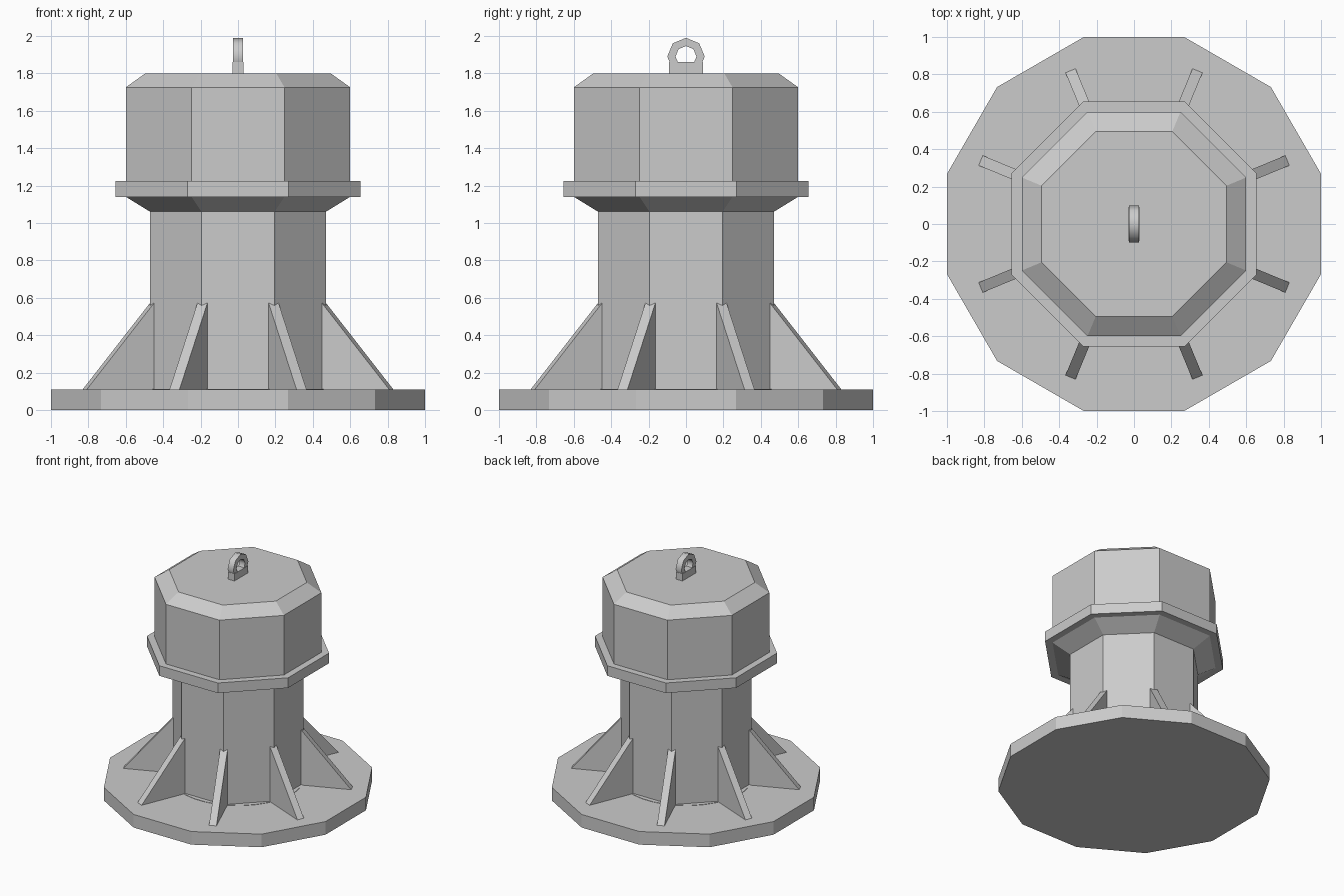
import bpy, bmesh, math
from mathutils import Matrix

if "Cube" in bpy.data.objects:
    bpy.data.objects.remove(bpy.data.objects["Cube"])

grey = bpy.data.materials.new("plain grey")
grey.diffuse_color = (0.6, 0.6, 0.6, 1)
grey.use_nodes = True
grey.node_tree.nodes["Principled BSDF"].inputs["Base Color"].default_value = grey.diffuse_color


def finish(name, bm):
    bmesh.ops.recalc_face_normals(bm, faces=bm.faces[:])
    me = bpy.data.meshes.new(name)
    bm.to_mesh(me)
    bm.free()
    me.materials.append(grey)
    ob = bpy.data.objects.new(name, me)
    bpy.context.collection.objects.link(ob)
    return ob


def prism(name, sides, profile):
    """Closed stack of regular polygons; profile = (distance to flat side, z)."""
    bm = bmesh.new()
    rings = []
    for a, z in profile:
        r = a / math.cos(math.pi / sides)
        rings.append([bm.verts.new((r * math.cos(t), r * math.sin(t), z))
                      for t in ((i + 0.5) * math.tau / sides for i in range(sides))])
    for lo, hi in zip(rings, rings[1:]):
        for i in range(sides):
            j = (i + 1) % sides
            bm.faces.new((lo[i], lo[j], hi[j], hi[i]))
    bm.faces.new(rings[0])
    bm.faces.new(rings[-1])
    return finish(name, bm)


# Base plate and thin round seat under the column
prism("base_plate", 12, [(1, 0), (1, 0.11)])
prism("column_seat", 32, [(0.507, 0.10), (0.507, 0.113)])

# Octagonal column, flare, rim and chamfered head
prism("column_and_head", 8, [(0.47, 0.11), (0.47, 1.06), (0.6, 1.14), (0.655, 1.14),
                             (0.655, 1.225), (0.6, 1.225), (0.6, 1.725), (0.495, 1.80)])

# Triangular ribs on the column corners
for k in range(8):
    bm = bmesh.new()
    turn = Matrix.Rotation(math.radians(22.5 + 45 * k), 3, 'Z')
    outline = [(0.44, 0.10), (0.895, 0.10), (0.887, 0.11), (0.495, 0.575), (0.44, 0.575)]
    sides = [[bm.verts.new(turn @ Matrix.Translation((x, y, z)).to_translation())
              for x, z in outline] for y in (-0.029, 0.029)]
    bm.faces.new(sides[0])
    bm.faces.new(sides[1])
    for i in range(len(outline)):
        j = (i + 1) % len(outline)
        bm.faces.new((sides[0][i], sides[0][j], sides[1][j], sides[1][i]))
    finish(f"rib_{k + 1}", bm)

# Lifting eye: foot block
bm = bmesh.new()
bmesh.ops.create_cube(bm, size=1, matrix=Matrix.Translation((0, 0, 1.825))
                      @ Matrix.Diagonal((0.06, 0.18, 0.07, 1)))
finish("eye_foot", bm)

# Lifting eye: eight-sided ring standing in the y-z plane
bm = bmesh.new()
n = 8
loops = []
for r, x in ((0.1, -0.026), (0.1, 0.026), (0.056, 0.026), (0.056, -0.026)):
    loops.append([bm.verts.new((x, r * math.cos(i * math.tau / n),
                                1.89 + r * math.sin(i * math.tau / n))) for i in range(n)])
for a in range(4):
    p, q = loops[a], loops[(a + 1) % 4]
    for i in range(n):
        j = (i + 1) % n
        bm.faces.new((p[i], p[j], q[j], q[i]))
eye = finish("eye_ring", bm)
bpy.context.view_layer.objects.active = eye
eye.select_set(True)
bpy.ops.object.shade_smooth_by_angle(angle=math.radians(50))
